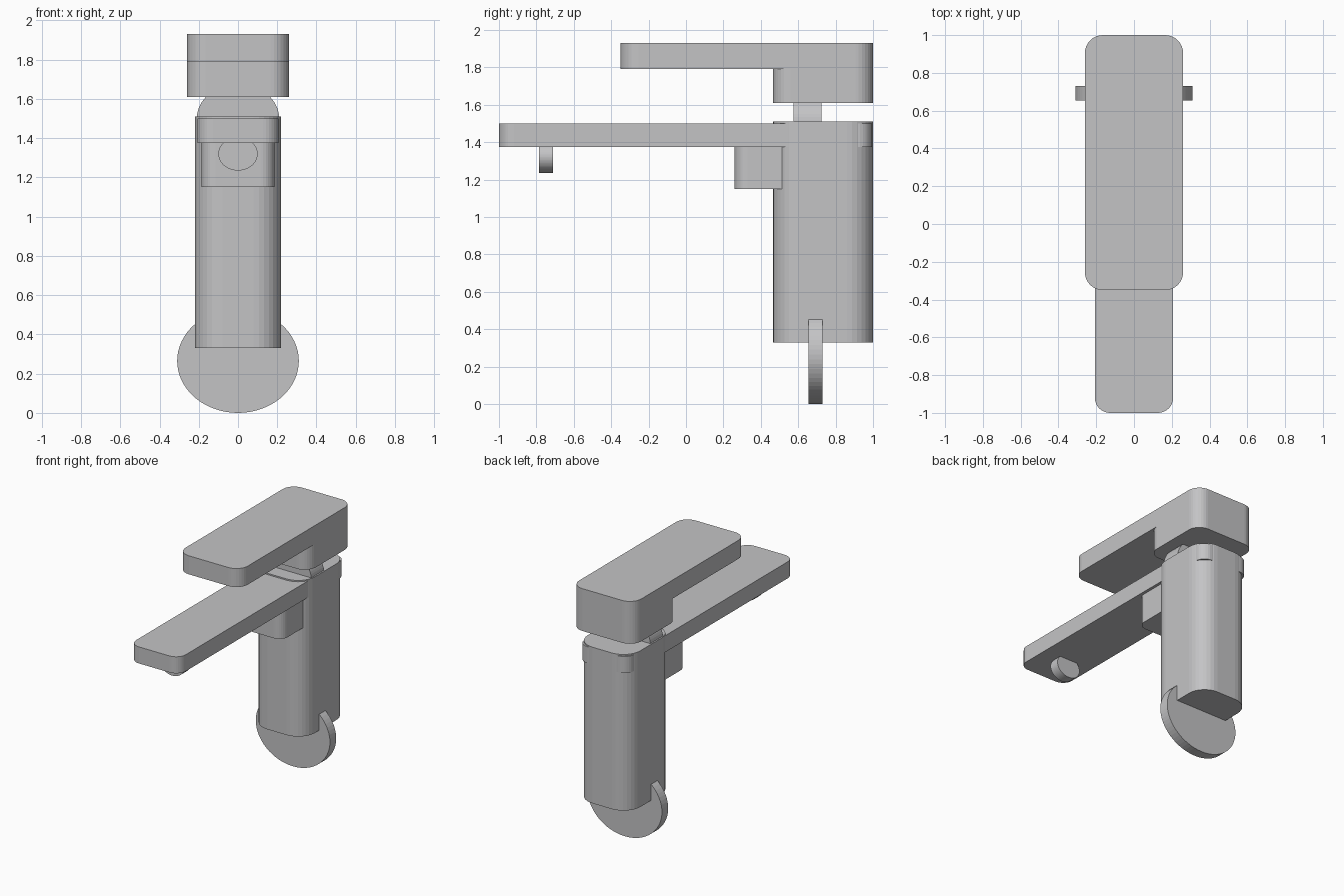
import bpy, bmesh, math

cube = bpy.data.objects.get("Cube")
if cube:
    bpy.data.objects.remove(cube, do_unlink=True)

metal = bpy.data.materials.new("grey_metal")
metal.use_nodes = True
GREY = (0.55, 0.55, 0.56, 1)
metal.diffuse_color = GREY
metal.node_tree.nodes["Principled BSDF"].inputs["Base Color"].default_value = GREY


def prism(name, outline, offset):
    """Closed outline of 3D points swept along an offset vector."""
    bm = bmesh.new()
    face = bm.faces.new([bm.verts.new(p) for p in outline])
    swept = bmesh.ops.extrude_face_region(bm, geom=[face])["geom"]
    bmesh.ops.translate(bm, vec=offset,
                        verts=[v for v in swept if isinstance(v, bmesh.types.BMVert)])
    bmesh.ops.recalc_face_normals(bm, faces=bm.faces)
    mesh = bpy.data.meshes.new(name)
    bm.to_mesh(mesh)
    bm.free()
    mesh.materials.append(metal)
    obj = bpy.data.objects.new(name, mesh)
    bpy.context.collection.objects.link(obj)
    return obj


def rounded_block(name, half_width, y0, y1, z0, z1, radius, steps=8):
    """Upright block with rounded vertical corners."""
    outline = []
    corners = [(1, y1 - radius), (-1, y1 - radius), (-1, y0 + radius), (1, y0 + radius)]
    for quarter, (side, cy) in enumerate(corners):
        for i in range(steps + 1):
            a = (quarter + i / steps) * math.pi / 2
            outline.append((side * (half_width - radius) + radius * math.cos(a),
                            cy + radius * math.sin(a), z0))
    return prism(name, outline, (0, 0, z1 - z0))


def disc(name, half_width, half_height, y0, y1, z, sides=64):
    """Oval disc facing the front."""
    outline = []
    for i in range(sides):
        a = math.tau * i / sides
        outline.append((half_width * math.cos(a), y0, z + half_height * math.sin(a)))
    return prism(name, outline, (0, y1 - y0, 0))


# Column and spout
rounded_block("body", 0.22, 0.465, 1.0, 0.33, 1.51, 0.14)
rounded_block("spout", 0.207, -1.0, 0.995, 1.375, 1.5, 0.08)
rounded_block("spout_support", 0.185, 0.26, 0.6, 1.15, 1.38, 0.07)

# Lever handle
rounded_block("handle_plate", 0.26, -0.35, 1.0, 1.79, 1.93, 0.095)
rounded_block("handle_base", 0.26, 0.465, 1.0, 1.61, 1.79, 0.095)

# Oval discs: foot, handle neck and spout outlet
disc("foot_disc", 0.31, 0.265, 0.655, 0.73, 0.265)
disc("neck_disc", 0.21, 0.175, 0.575, 0.725, 1.5)
disc("outlet_disc", 0.1, 0.085, -0.785, -0.71, 1.32)
